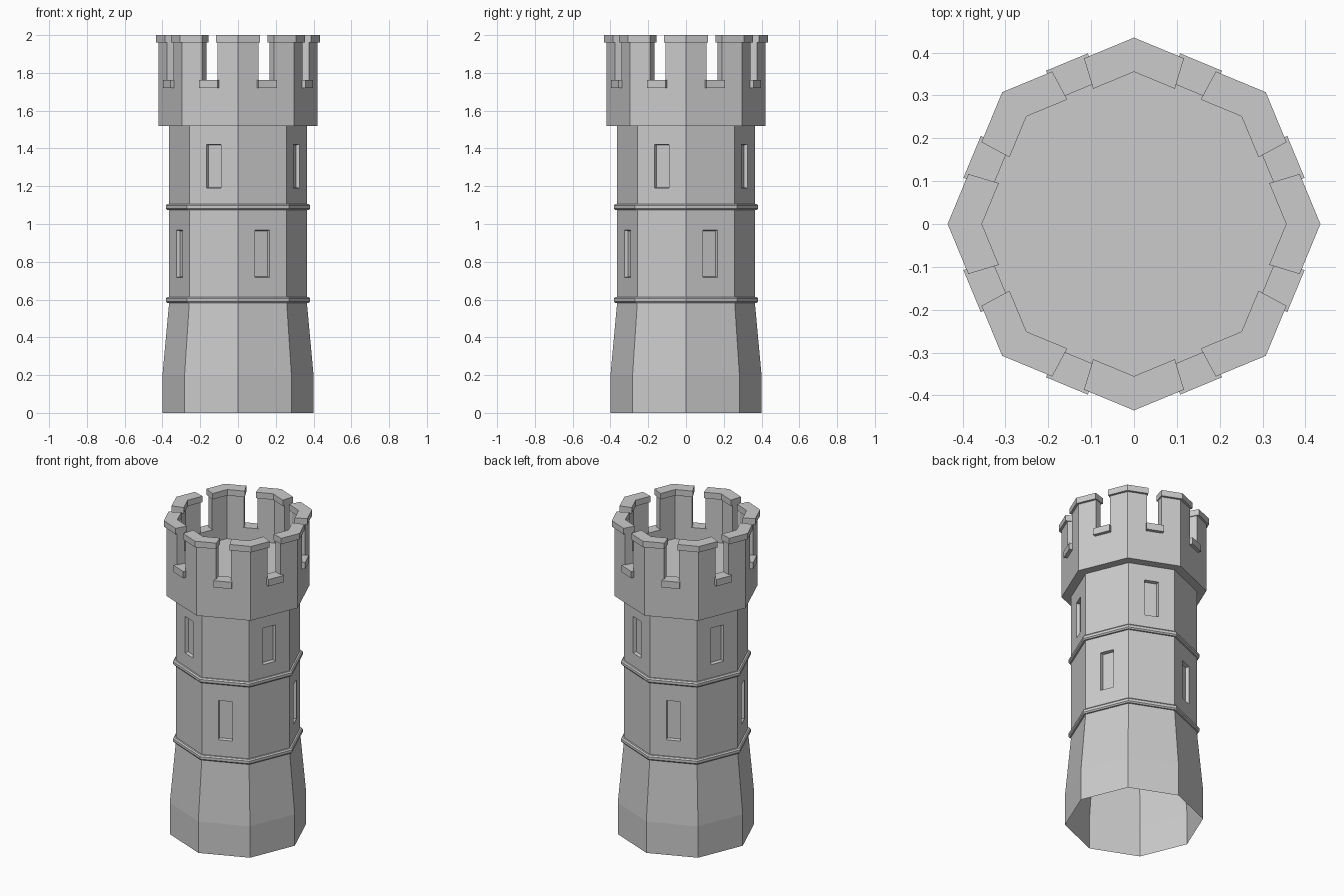
import bpy
from math import cos, sin, pi, radians
from mathutils import Vector

if "Cube" in bpy.data.objects:
    bpy.data.objects.remove(bpy.data.objects["Cube"])

N = 8
HALF = pi / N


def make(name, verts, faces):
    me = bpy.data.meshes.new(name)
    me.from_pydata([tuple(v) for v in verts], [], faces)
    me.update()
    ob = bpy.data.objects.new(name, me)
    bpy.context.collection.objects.link(ob)
    return ob


def lathe(name, profile, cap_end=False, closed=False):
    """Revolve (radius, z) points into an eight-sided shell."""
    verts = [(r * cos(2 * HALF * i), r * sin(2 * HALF * i), z)
             for r, z in profile for i in range(N)]
    faces = []
    n = len(profile)
    for j in range(n if closed else n - 1):
        k = (j + 1) % n
        for i in range(N):
            m = (i + 1) % N
            faces.append((j * N + i, j * N + m, k * N + m, k * N + i))
    if cap_end:
        faces.append(tuple((n - 1) * N + i for i in range(N)))
    return make(name, verts, faces)


def prism(name, plan, z0, z1):
    """Extrude a counter-clockwise plan outline from z0 to z1."""
    n = len(plan)
    verts = [(x, y, z) for z in (z0, z1) for x, y in plan]
    faces = [(i, (i + 1) % n, n + (i + 1) % n, n + i) for i in range(n)]
    faces += [tuple(reversed(range(n))), tuple(range(n, 2 * n))]
    return make(name, verts, faces)


def on_octagon(radius, ang):
    r = radius * cos(HALF) / cos(ang % (2 * HALF) - HALF)
    return r * cos(ang), r * sin(ang)


def storey(name, radius, z0, z1, w0, w1, parity, half_w=0.042, depth=0.02):
    """Wall ring with recessed windows on every other side."""
    verts, faces = [], []
    ap, side = radius * cos(HALF), radius * sin(HALF)
    for i in range(N):
        a = (2 * i + 1) * HALF
        nrm = Vector((cos(a), sin(a), 0))
        tan = Vector((-sin(a), cos(a), 0))

        def rect(h, lo, hi, d):
            return [nrm * d + tan * t + Vector((0, 0, z))
                    for t, z in ((-h, lo), (h, lo), (h, hi), (-h, hi))]

        b = len(verts)
        verts += rect(side, z0, z1, ap)
        if i % 2 != parity:
            faces.append((b, b + 1, b + 2, b + 3))
            continue
        verts += rect(half_w, w0, w1, ap)
        verts += rect(half_w - 0.004, w0 + 0.004, w1 - 0.004, ap - depth)
        for s in (b, b + 4):
            for k in range(4):
                m = (k + 1) % 4
                faces.append((s + k, s + m, s + 4 + m, s + 4 + k))
        faces.append((b + 8, b + 9, b + 10, b + 11))
    return make(name, verts, faces)


# Tapered base, open underneath
lathe("base", [(0.40, 0), (0.40, 0.2), (0.364, 0.59)])

# Two storeys with windows on alternating sides
storey("lower_storey", 0.364, 0.59, 1.09, 0.717, 0.967, 0)
storey("upper_storey", 0.364, 1.09, 1.52, 1.19, 1.422, 1)

# String courses
for name, z in (("lower_band", 0.598), ("upper_band", 1.09)):
    lathe(name, [(0.355, z - 0.016), (0.374, z - 0.016), (0.381, z - 0.008),
                 (0.381, z + 0.008), (0.374, z + 0.016), (0.355, z + 0.016)])

# Parapet ring and roof floor
lathe("parapet", [(0.364, 1.52), (0.42, 1.52), (0.42, 1.735),
                  (0.37, 1.735), (0.37, 1.68)], cap_end=True)

# Merlons with caps at the corners, sills in the gaps
for i in range(N):
    c = 2 * HALF * i
    for name, ro, ri, deg, z0, z1 in (("merlon", 0.42, 0.37, 16, 1.735, 1.964),
                                      ("merlon_cap", 0.435, 0.355, 16.8, 1.962, 2.0)):
        a = radians(deg)
        plan = [on_octagon(ro, c + t) for t in (-a, 0, a)]
        plan += [on_octagon(ri, c + t) for t in (a, 0, -a)]
        prism(name, plan, z0, z1)
    m = c + HALF
    sill = [(0.338, -0.046), (0.409, -0.053), (0.409, 0.053), (0.338, 0.046)]
    prism("sill", [(d * cos(m) - t * sin(m), d * sin(m) + t * cos(m))
                   for d, t in sill], 1.72, 1.763)
